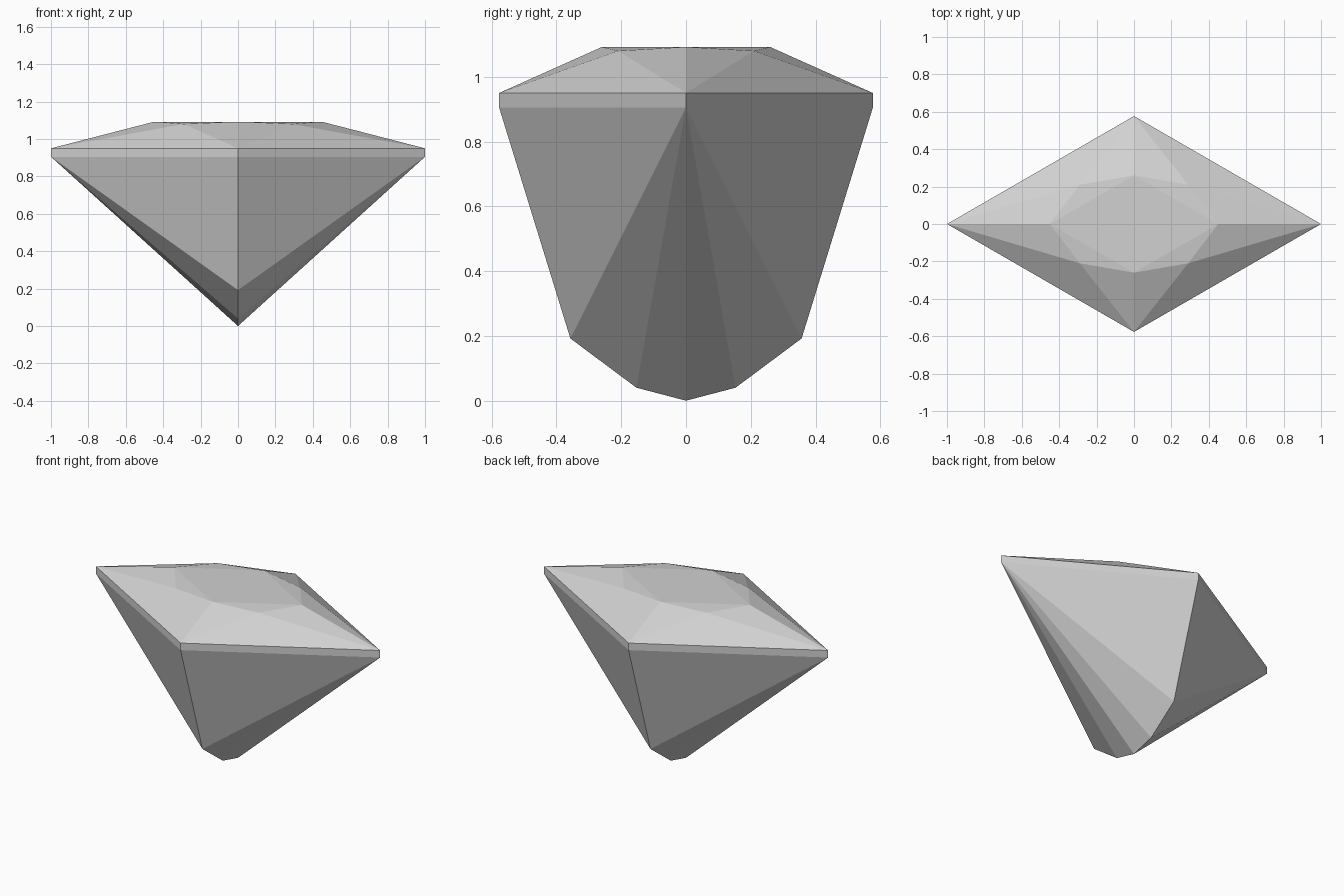
import bpy
import bmesh

cube = bpy.data.objects.get("Cube")
if cube:
    bpy.data.objects.remove(cube, do_unlink=True)

# Single stone colour
stone = bpy.data.materials.new("pale_grey_stone")
stone.use_nodes = True
GREY = (0.64, 0.64, 0.64, 1)
stone.diffuse_color = GREY
stone.node_tree.nodes["Principled BSDF"].inputs["Base Color"].default_value = GREY

# Heights and the two rhombus half-widths of the girdle
LONG, SHORT = 1.0, 0.577
GIRDLE_LOW, GIRDLE_TOP, TABLE = 0.905, 0.95, 1.092


def mirrored_part(name, facets):
    """Build one quarter from flat facets, then mirror it across x and y."""
    bm = bmesh.new()
    for facet in facets:
        bm.faces.new([bm.verts.new(p) for p in facet])
    bmesh.ops.remove_doubles(bm, verts=bm.verts, dist=0.0001)
    # Every facet faces away from the middle of the stone
    for f in bm.faces:
        f.normal_update()
        c = f.calc_center_median()
        c.z -= 0.8
        if f.normal.dot(c) < 0:
            f.normal_flip()
    mesh = bpy.data.meshes.new(name)
    bm.to_mesh(mesh)
    bm.free()
    mesh.materials.append(stone)
    obj = bpy.data.objects.new(name, mesh)
    bpy.context.collection.objects.link(obj)
    mirror = obj.modifiers.new("quarter_mirror", "MIRROR")
    mirror.use_axis = (True, True, False)
    return obj


# Crown: table, star facet and the three sloping facets
side, back = (LONG, 0, GIRDLE_TOP), (0, SHORT, GIRDLE_TOP)
table_side, table_back = (0.45, 0, TABLE), (0, 0.26, TABLE)
shoulder = (0.29, 0.21, 1.08)
mirrored_part("crown", [
    [(0, 0, TABLE), table_side, table_back],
    [table_side, shoulder, table_back],
    [side, shoulder, table_side],
    [side, back, shoulder],
    [back, table_back, shoulder],
])

# Girdle: thin upright band
low_side, low_back = (LONG, 0, GIRDLE_LOW), (0, SHORT, GIRDLE_LOW)
mirrored_part("girdle", [[low_side, low_back, back, side]])

# Pavilion: facets fanning from the long tip down to the keel
keel = [low_back, (0, 0.357, 0.192), (0, 0.153, 0.04), (0, 0, 0)]
mirrored_part("pavilion", [[low_side, b, a] for a, b in zip(keel, keel[1:])])
